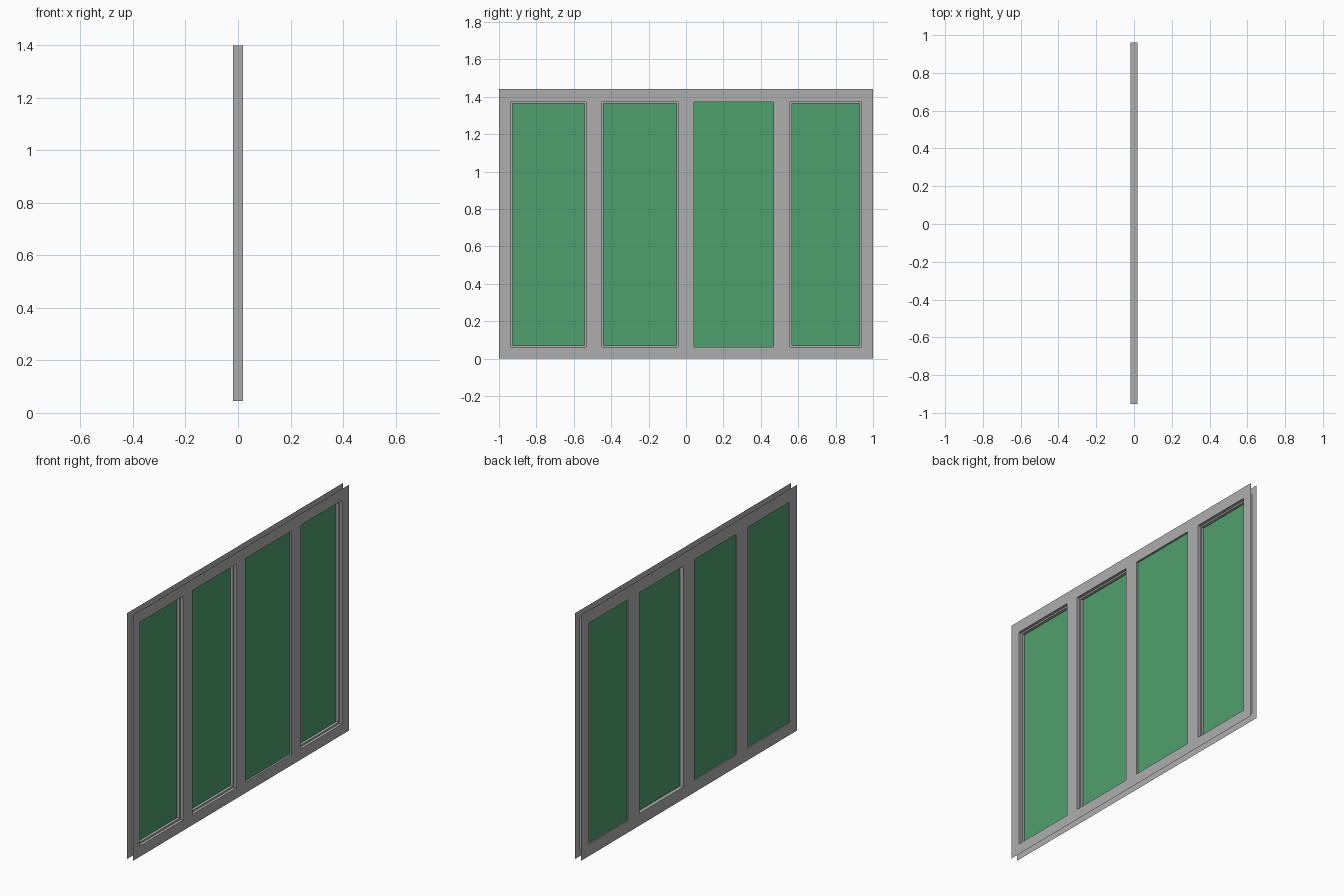
import bpy, bmesh

if "Cube" in bpy.data.objects:
    bpy.data.objects.remove(bpy.data.objects["Cube"])

D = 0.0195            # half depth of the frame
H = 1.44              # overall height


def material(name, rgb):
    m = bpy.data.materials.new(name)
    m.diffuse_color = (*rgb, 1)
    m.use_nodes = True
    m.node_tree.nodes["Principled BSDF"].inputs["Base Color"].default_value = m.diffuse_color
    return m


GREY = material("frame grey", (0.42, 0.42, 0.42))
GREEN = material("glass green", (0.078, 0.35, 0.155))


def make(name, faces, mat):
    """Object from a list of quads given as corner points."""
    bm = bmesh.new()
    for f in faces:
        bm.faces.new([bm.verts.new(p) for p in f])
    bmesh.ops.remove_doubles(bm, verts=bm.verts, dist=1e-5)
    me = bpy.data.meshes.new(name)
    bm.to_mesh(me)
    bm.free()
    me.materials.append(mat)
    ob = bpy.data.objects.new(name, me)
    bpy.context.collection.objects.link(ob)
    return ob


def rect(x, r, flip=False):
    """Flat rectangle r = (y0, y1, z0, z1) facing +x, or -x if flipped."""
    y0, y1, z0, z1 = r
    pts = [(x, y0, z0), (x, y1, z0), (x, y1, z1), (x, y0, z1)]
    return pts[::-1] if flip else pts


def bridge(xa, ra, xb, rb):
    """Four quads joining two rectangles."""
    a, b = rect(xa, ra), rect(xb, rb)
    return [[a[i], b[i], b[(i + 1) % 4], a[(i + 1) % 4]] for i in range(4)]


def sheet(name, x, holes, flip):
    """Full-size thin sheet with one row of openings."""
    z0, z1 = holes[0][2:]
    faces = [rect(x, (-1, 1, 0, z0), flip), rect(x, (-1, 1, z1, H), flip)]
    edges = [-1] + [y for h in holes for y in h[:2]] + [1]
    for i in range(0, len(edges), 2):
        faces.append(rect(x, (edges[i], edges[i + 1], z0, z1), flip))
    make(name, faces, GREY)


# Openings: wider on the +x side, slightly narrower on the -x side
wide = [(a, b, 0.062, 1.373) for a, b in
        ((-0.937, -0.535), (-0.45, -0.043), (0.043, 0.468), (0.557, 0.937))]
s = 0.009
narrow = [(a + s, b - s, c + s, d - s) for a, b, c, d in wide]

# Flanges on both faces
sheet("right_flange", D, wide, False)
sheet("left_flange", -D, narrow, True)

# Rim between the flanges, set in from their edges
rim = (-0.952, 0.96, 0.045, 1.40)
make("frame_rim", bridge(-D, rim, D, rim), GREY)

# Stepped reveals and glass; the third pane slides on the outer track
for i, (w, n) in enumerate(zip(wide, narrow), 1):
    step = 0.003
    make(f"reveal_{i}", bridge(D, w, step, w) + bridge(step, w, step, n)
         + bridge(step, n, -D, n), GREY)
    x, r = (0.008, w) if i == 3 else (-0.013, n)
    make(f"glass_pane_{i}", [rect(x, r)], GREEN)
